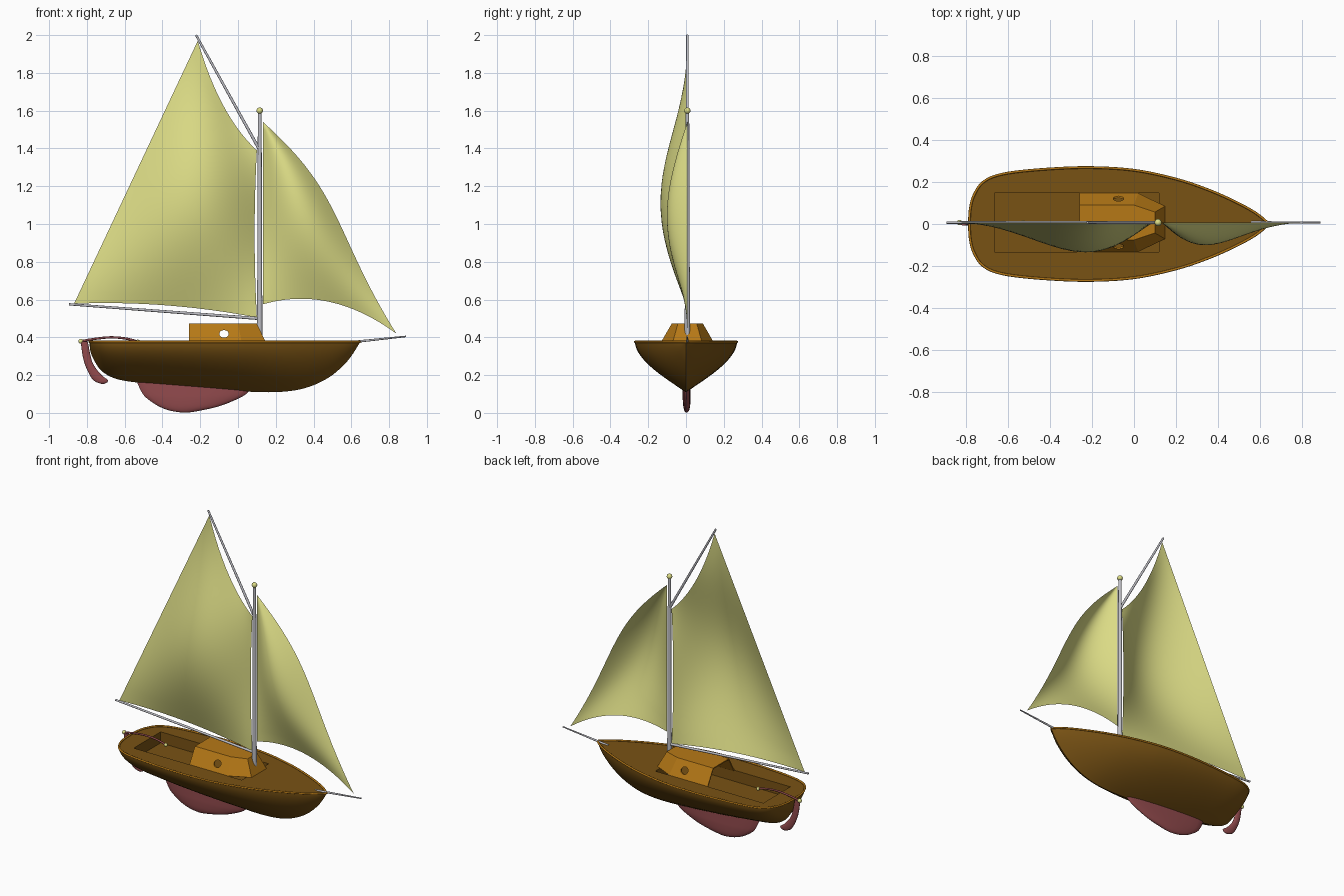
import bpy, bmesh, math
from mathutils import Vector

if "Cube" in bpy.data.objects:
    bpy.data.objects.remove(bpy.data.objects["Cube"])

YC = 0.007          # centreline of the rig and cabin
DECK = 0.373


def mat(name, rgb):
    m = bpy.data.materials.new(name)
    m.diffuse_color = (*rgb, 1)
    m.use_nodes = True
    m.node_tree.nodes["Principled BSDF"].inputs["Base Color"].default_value = m.diffuse_color
    return m


BROWN = mat("dark_wood", (0.19, 0.085, 0.007))
ORANGE = mat("light_wood", (0.47, 0.19, 0.008))
CREAM = mat("sail_cream", (0.72, 0.72, 0.24))
GREY = mat("spar_grey", (0.52, 0.52, 0.56))
RED = mat("keel_red", (0.29, 0.07, 0.075))


def finish(name, bm, m, smooth=40):
    bmesh.ops.remove_doubles(bm, verts=bm.verts, dist=1e-5)
    bmesh.ops.recalc_face_normals(bm, faces=bm.faces)
    me = bpy.data.meshes.new(name)
    bm.to_mesh(me)
    bm.free()
    ob = bpy.data.objects.new(name, me)
    bpy.context.collection.objects.link(ob)
    me.materials.append(m)
    if smooth:
        bpy.ops.object.select_all(action='DESELECT')
        ob.select_set(True)
        bpy.context.view_layer.objects.active = ob
        bpy.ops.object.shade_smooth_by_angle(angle=math.radians(smooth))
    return ob


def spline(pts, n=5):
    """Catmull-Rom through tuples of any length."""
    p = [pts[0]] + list(pts) + [pts[-1]]
    out = []
    for i in range(1, len(p) - 2):
        for k in range(n):
            t = k / n
            out.append(tuple(0.5 * (2*b + (c-a)*t + (2*a-5*b+4*c-d)*t*t + (3*b-a-3*c+d)*t**3)
                             for a, b, c, d in zip(p[i-1], p[i], p[i+1], p[i+2])))
    return out + [tuple(pts[-1])]


def grid(bm, rows, closed=False):
    vs = [[bm.verts.new(c) for c in r] for r in rows]
    for a, b in zip(vs, vs[1:]):
        n = len(a)
        for j in range(n if closed else n - 1):
            k = (j + 1) % n
            bm.faces.new((a[j], a[k], b[k], b[j]))
    return vs


def spar(name, a, b, r1, r2, m=GREY):
    a, b = Vector(a), Vector(b)
    bm = bmesh.new()
    bmesh.ops.create_cone(bm, cap_ends=True, segments=16, radius1=r1, radius2=r2, depth=(b-a).length)
    ob = finish(name, bm, m)
    ob.location = (a + b) / 2
    ob.rotation_euler = (b - a).to_track_quat('Z', 'Y').to_euler()


def ball(name, loc, r):
    bm = bmesh.new()
    bmesh.ops.create_uvsphere(bm, u_segments=16, v_segments=10, radius=r)
    finish(name, bm, CREAM, 80).location = loc


def tube(name, pts, r, m, closed=False):
    cu = bpy.data.curves.new(name, 'CURVE')
    cu.dimensions = '3D'
    cu.bevel_depth, cu.bevel_resolution, cu.use_fill_caps = r, 2, True
    sp = cu.splines.new('POLY')
    sp.points.add(len(pts) - 1)
    for q, c in zip(sp.points, pts):
        q.co = (*c, 1)
    sp.use_cyclic_u = closed
    cu.materials.append(m)
    bpy.context.collection.objects.link(bpy.data.objects.new(name, cu))


def blade(name, rows, m):
    """Foil lofted from rows of (z, aft x, fore x, half thickness)."""
    bm = bmesh.new()
    rings = []
    for z, xa, xf, th in spline(rows):
        rings.append([((xa+xf)/2 + (xf-xa)/2*math.cos(a), YC/2 + th*math.sin(a), z)
                      for a in (2*math.pi*i/24 for i in range(24))])
    vs = grid(bm, rings, True)
    bm.faces.new(vs[0])
    bm.faces.new(vs[-1])
    finish(name, bm, m, 60)


# Hull: stations of (x, half width, keel z)
HX0, HX1, HY = -0.665, 0.12, 0.14
st = spline([(-.786, 0, .372), (-.782, .07, .33), (-.765, .135, .285), (-.72, .2, .22),
             (-.63, .238, .176), (-.45, .26, .152), (-.22, .27, .13), (0, .257, .115),
             (.2, .215, .11), (.35, .165, .13), (.48, .108, .187), (.58, .053, .275),
             (.645, 0, .372)])
bm = bmesh.new()
N = 14
rows = []
for x, w, k in st:
    half = [(w*(1-(1-j/N)**1.8), k + (DECK-k)*j/N) for j in range(N + 1)]
    rows.append([(x, -y, z) for y, z in half[::-1]] + [(x, y, z) for y, z in half[1:]])
grid(bm, rows)
finish("hull", bm, BROWN, 50)

# Deck with a rectangular cockpit opening
deck = list(st)
for hx in (HX0, HX1):
    i = next(i for i, s in enumerate(deck) if s[0] > hx)
    a, b = deck[i-1], deck[i]
    t = (hx - a[0]) / (b[0] - a[0])
    deck.insert(i, tuple(p + (q-p)*t for p, q in zip(a, b)))
bm = bmesh.new()
for a, b in zip(deck, deck[1:]):
    hole = HY if a[0] >= HX0 - 1e-6 and b[0] <= HX1 + 1e-6 else 0
    for s in (-1, 1):
        inner = s*hole + YC
        grid(bm, [[(a[0], s*a[1], DECK), (a[0], inner, DECK)],
                  [(b[0], s*b[1], DECK), (b[0], inner, DECK)]])
finish("deck", bm, BROWN, 0)

# Cockpit well
bm = bmesh.new()
ring = [(HX0, YC-HY), (HX1, YC-HY), (HX1, YC+HY), (HX0, YC+HY)]
vs = grid(bm, [[(x, y, z) for x, y in ring] for z in (DECK, .30)], True)
bm.faces.new(vs[1])
finish("cockpit_well", bm, BROWN, 0)

# Rim around the deck edge
tube("rim", [(x, w, DECK+.003) for x, w, k in st] + [(x, -w, DECK+.003) for x, w, k in st[-2:0:-1]],
     .006, ORANGE, True)

# Cabin: sloped walls, chamfered front, open back
bm = bmesh.new()
low = [(-.26, .14), (.02, .14), (.148, .078)]
top = [(-.26, .083), (0, .083), (.10, .05)]
both = lambda h, z: [(x, YC+y, z) for x, y in h] + [(x, YC-y, z) for x, y in h[::-1]]
vs = grid(bm, [both(low, DECK), both(top, .472)])
bm.faces.new(vs[1])
cabin = finish("cabin", bm, ORANGE, 0)
so = cabin.modifiers.new("wall", 'SOLIDIFY')
so.thickness, so.offset = .008, -1

# Portholes cut through both cabin walls
bm = bmesh.new()
bmesh.ops.create_cone(bm, cap_ends=True, segments=24, radius1=.025, radius2=.025, depth=.5)
cut = finish("porthole_cutter", bm, ORANGE, 0)
cut.rotation_euler = (math.pi/2, 0, 0)
cut.scale = (1, .8, 1)
cut.location = (-.074, YC, .418)
cut.hide_render = True
cut.hide_set(True)
bo = cabin.modifiers.new("portholes", 'BOOLEAN')
bo.object, bo.operation, bo.solver = cut, 'DIFFERENCE', 'EXACT'

# Keel, rudder and tiller
blade("keel", [(.175, -.54, .11, .02), (.11, -.51, .055, .021), (.075, -.48, 0, .021),
               (.035, -.42, -.1, .018), (.012, -.36, -.2, .012), (.002, -.30, -.26, .004)], RED)
blade("rudder", [(.378, -.833, -.795, .01), (.3, -.822, -.78, .011), (.25, -.808, -.762, .011),
                 (.2, -.785, -.722, .011), (.175, -.767, -.69, .01), (.162, -.748, -.692, .008),
                 (.154, -.725, -.708, .003)], RED)
tube("tiller", spline([(-.83, YC, .38), (-.75, YC, .393), (-.67, YC, .40), (-.59, YC, .393),
                       (-.53, YC, .377)]), .006, RED)
ball("rudder_head_knob", (-.832, YC, .379), .013)
ball("tiller_knob", (-.53, YC, .377), .011)

# Spars
spar("mast", (.115, YC, .30), (.115, YC, 1.59), .0145, .010)
ball("mast_ball", (.115, YC, 1.60), .017)
spar("boom", (.105, YC, .50), (-.895, YC, .575), .008, .006)
spar("gaff", (.11, YC, 1.40), (-.222, YC, 2.0), .008, .006)
spar("bowsprit", (.56, YC, .370), (.89, YC, .405), .007, .004)


# Sails: sheets bellied towards -y
def sail(name, point, depth, n=24):
    bm = bmesh.new()
    rows = []
    for i in range(n + 1):
        v = i / n
        rows.append([])
        for j in range(n + 1):
            u = j / n
            x, z = point(u, v)
            rows[-1].append((x, YC - depth*math.sin(math.pi*u)*math.sin(math.pi*v), z))
    grid(bm, rows)
    finish(name, bm, CREAM, 60)


def main_point(u, v):
    arc = 4*u*(1-u)
    xl, zl = .10 - .012*4*v*(1-v), .505 + .885*v      # luff
    xa, za = -.868 + .655*v, .578 + 1.392*v           # leech
    return (xl + (xa-xl)*u - .02*arc*v*v, zl + (za-zl)*u + arc*(.028*(1-v) - .055*v*v))


def jib_point(u, v):
    xl, zl = .133, .575 + .965*v
    xf, zf = .838 - .705*v + .085*math.sin(math.pi*v**1.9), .42 + 1.12*v
    return xl + (xf-xl)*u, zl + (zf-zl)*u + .09*4*u*(1-u)*(1-v)**2


sail("mainsail", main_point, .142)
sail("jib", jib_point, .108)
